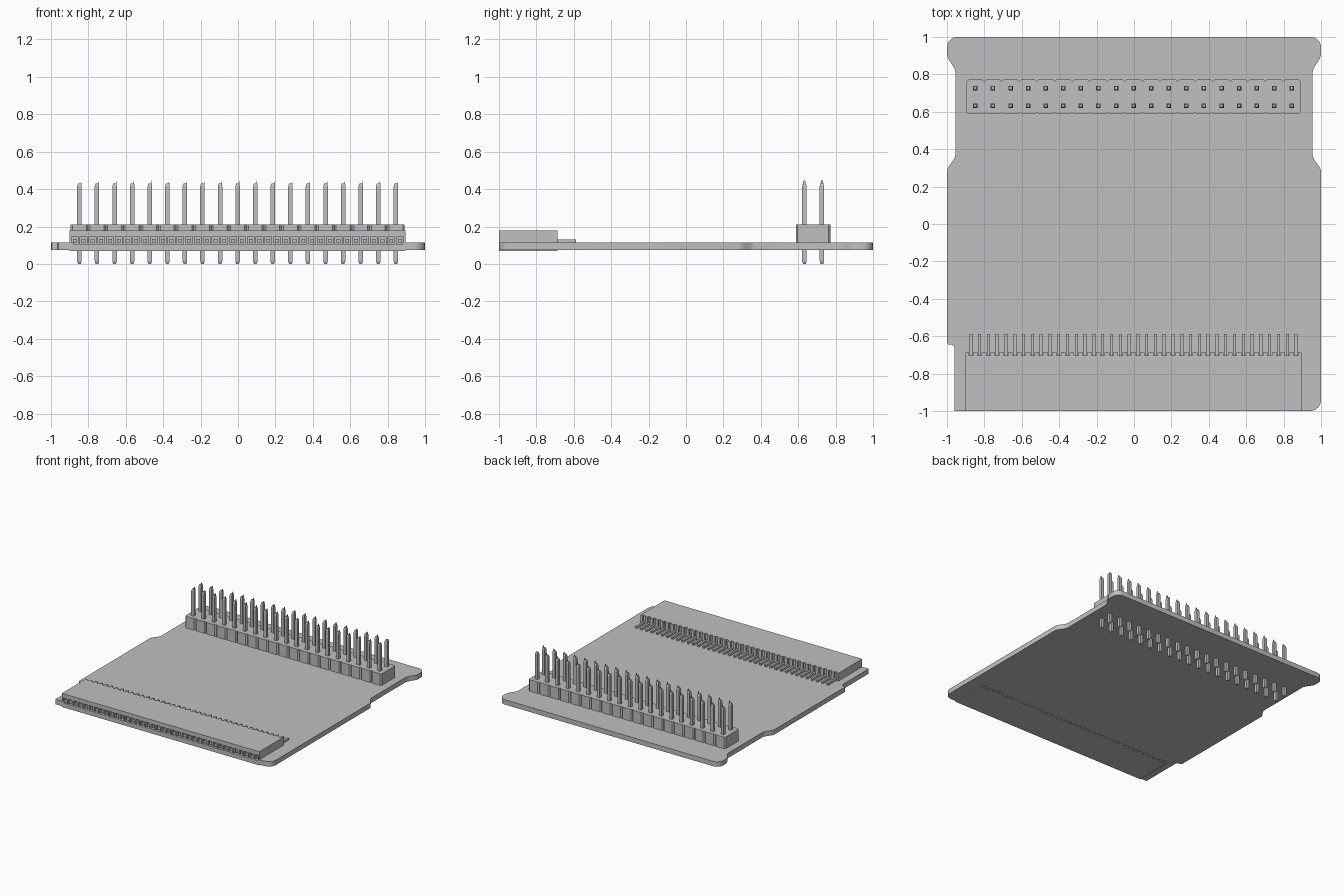
import bpy, bmesh, math
from mathutils import Matrix, Vector

cube = bpy.data.objects.get("Cube")
if cube:
    bpy.data.objects.remove(cube, do_unlink=True)

grey = bpy.data.materials.new("light_grey")
grey.use_nodes = True
colour = (0.53, 0.53, 0.53, 1)
grey.diffuse_color = colour
grey.node_tree.nodes["Principled BSDF"].inputs["Base Color"].default_value = colour


def finish(name, bm):
    bmesh.ops.recalc_face_normals(bm, faces=bm.faces)
    mesh = bpy.data.meshes.new(name)
    bm.to_mesh(mesh)
    bm.free()
    mesh.materials.append(grey)
    obj = bpy.data.objects.new(name, mesh)
    bpy.context.collection.objects.link(obj)
    return obj


def prism(name, outline, z0, z1):
    bm = bmesh.new()
    base = bm.faces.new([bm.verts.new((x, y, z0)) for x, y in outline])
    top = bmesh.ops.extrude_face_region(bm, geom=[base], use_keep_orig=True)
    verts = [v for v in top["geom"] if isinstance(v, bmesh.types.BMVert)]
    bmesh.ops.translate(bm, verts=verts, vec=(0, 0, z1 - z0))
    return finish(name, bm)


def add_box(bm, lo, hi):
    lo, hi = Vector(lo), Vector(hi)
    m = Matrix.Translation((lo + hi) / 2) @ Matrix.Diagonal((*(hi - lo), 1))
    return bmesh.ops.create_cube(bm, size=1, matrix=m)["verts"]


def arc(cx, cy, r, start, n=8):
    angles = [math.radians(start + 90 * i / n) for i in range(n + 1)]
    return [(cx + r * math.cos(a), cy + r * math.sin(a)) for a in angles]


def s_curve(x0, y0, x1, y1, n=8):
    pts = []
    for i in range(n + 1):
        t = i / n
        pts.append((x0 + (x1 - x0) * t * t * (3 - 2 * t), y0 + (y1 - y0) * t))
    return pts


# Circuit board with waisted sides and a recess for the edge connector
right = (s_curve(1, 0.28, 0.955, 0.37) + s_curve(0.955, 0.81, 1, 0.91)
         + arc(0.945, 0.945, 0.055, 0))
left = [(-x, y) for x, y in reversed(right)]
outline = [(-0.96, -1), (-0.88, -1), (-0.88, -0.75), (0.88, -0.75), (0.88, -1)]
outline += arc(0.94, -0.94, 0.06, -90) + right + left
outline += [(-1, -0.635), (-0.995, -0.643), (-0.975, -0.645),
            (-0.965, -0.65), (-0.96, -0.66)]
board = prism("circuit_board", outline, 0.075, 0.115)
bpy.context.view_layer.objects.active = board
board.select_set(True)
bpy.ops.object.shade_smooth_by_angle(angle=math.radians(35))
board.select_set(False)

# Edge connector body, with lead slots along its back
pitch = 0.047
lead_x = [-0.003 + (i - 18.5) * pitch for i in range(38)]
outline = [(-0.9, -1), (0.895, -1), (0.895, -0.688)]
for x in reversed(lead_x):
    outline += [(x + 0.011, -0.688), (x + 0.011, -0.703),
                (x - 0.011, -0.703), (x - 0.011, -0.688)]
outline.append((-0.9, -0.688))
body = prism("edge_connector", outline, 0.068, 0.18)

# Sockets cut into the connector front
bm = bmesh.new()
for x in lead_x:
    add_box(bm, (x - 0.018, -1.1, 0.104), (x + 0.018, -0.85, 0.146))
cutter = finish("socket_cutter", bm)
cutter.hide_render = True
mod = body.modifiers.new("sockets", "BOOLEAN")
mod.operation = "DIFFERENCE"
mod.solver = "EXACT"
mod.object = cutter
bpy.context.view_layer.update()
cut_mesh = bpy.data.meshes.new_from_object(
    body.evaluated_get(bpy.context.evaluated_depsgraph_get()))
body.modifiers.clear()
body.data = cut_mesh
bpy.data.objects.remove(cutter, do_unlink=True)

# Contacts inside the sockets and flat leads behind the connector
contacts, leads = bmesh.new(), bmesh.new()
for x in lead_x:
    add_box(contacts, (x - 0.01, -0.99, 0.112), (x + 0.01, -0.845, 0.134))
    add_box(leads, (x - 0.008, -0.72, 0.11), (x + 0.008, -0.588, 0.13))
finish("socket_contacts", contacts)
finish("connector_leads", leads)

# Pin header body: a row of chamfered segments
step, middle = 0.094, -0.002
pin_x = [middle + (i - 9) * step for i in range(19)]
h, c, y0, y1 = step / 2, 0.01, 0.587, 0.772
front, back = [], []
for x in pin_x:
    front += [(x - h, y0 + c), (x - h + c, y0), (x + h - c, y0)]
    back += [(x - h + c, y1), (x + h - c, y1), (x + h, y1 - c)]
front.append((pin_x[-1] + h, y0 + c))
back.insert(0, (pin_x[0] - h, y1 - c))
prism("header_body", front + back[::-1], 0.115, 0.21)

# Header pins with tapered tips, passing through the board
bm = bmesh.new()
r = 0.012
for x in pin_x:
    for y in (0.633, 0.727):
        add_box(bm, (x - r, y - r, 0.015), (x + r, y + r, 0.415))
        ends = [f for f in bm.faces[-6:] if abs(f.calc_center_median().z - 0.215) > 0.19] \
            if bm.faces.ensure_lookup_table() is None else []
        for f in ends:
            down = f.calc_center_median().z < 0.2
            new = bmesh.ops.extrude_discrete_faces(bm, faces=[f])["faces"][0]
            centre = new.calc_center_median()
            for v in new.verts:
                v.co.xy = centre.xy + (v.co.xy - centre.xy) * 0.6
                v.co.z += -0.015 if down else 0.015
finish("header_pins", bm)
